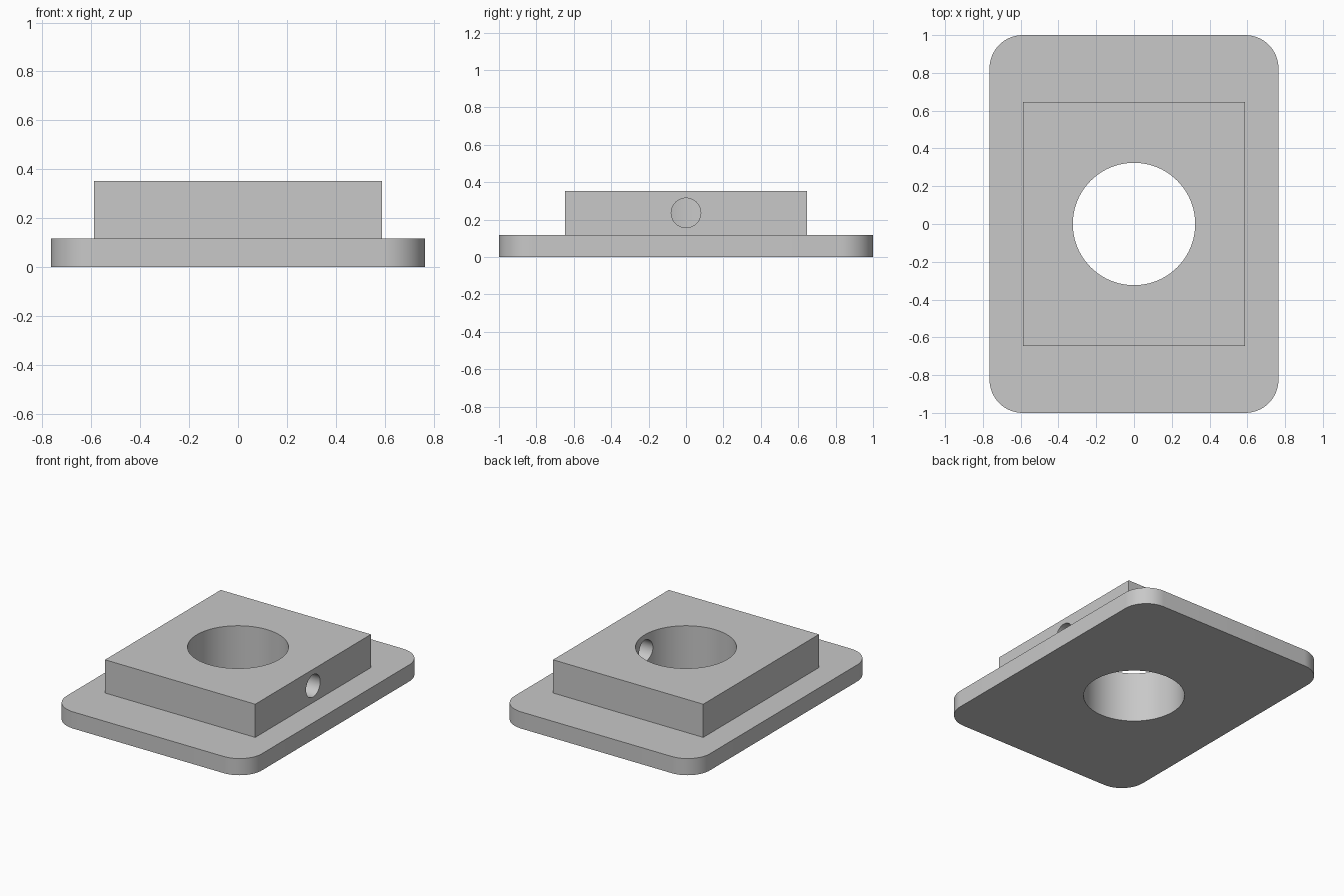
import bpy, bmesh, math

if "Cube" in bpy.data.objects:
    bpy.data.objects.remove(bpy.data.objects["Cube"])

grey = bpy.data.materials.new("plain grey")
grey.diffuse_color = (0.58, 0.58, 0.58, 1)
grey.use_nodes = True
grey.node_tree.nodes["Principled BSDF"].inputs["Base Color"].default_value = grey.diffuse_color


def box(name, x, y, z0, z1):
    """Box centred on x = y = 0, given half sizes and height range."""
    bpy.ops.mesh.primitive_cube_add(size=2, location=(0, 0, (z0 + z1) / 2))
    ob = bpy.context.object
    ob.name = name
    ob.scale = (x, y, (z1 - z0) / 2)
    bpy.ops.object.transform_apply(location=True, rotation=True, scale=True)
    ob.data.materials.append(grey)
    return ob


def cylinder(name, r, depth, loc, rot=(0, 0, 0), sides=96):
    bpy.ops.mesh.primitive_cylinder_add(vertices=sides, radius=r, depth=depth,
                                        location=loc, rotation=rot)
    ob = bpy.context.object
    ob.name = name
    ob.data.materials.append(grey)
    return ob


def combine(target, other, operation):
    """Apply a boolean and remove the helper."""
    mod = target.modifiers.new(operation.lower(), 'BOOLEAN')
    mod.object, mod.operation, mod.solver = other, operation, 'EXACT'
    bpy.context.view_layer.objects.active = target
    bpy.ops.object.modifier_apply(modifier=mod.name)
    bpy.data.objects.remove(other)


# Base plate with rounded vertical corners
plate = box("flanged_block", 0.765, 1.0, 0, 0.118)
bm = bmesh.new()
bm.from_mesh(plate.data)
upright = [e for e in bm.edges
           if abs(e.verts[0].co.z - e.verts[1].co.z) > 0.05]
bmesh.ops.bevel(bm, geom=upright, offset=0.176, offset_type='OFFSET',
                segments=16, profile=0.5, affect='EDGES')
bm.to_mesh(plate.data)
bm.free()

# Raised block
combine(plate, box("raised_block", 0.588, 0.647, 0.05, 0.353), 'UNION')

# Central bore, straight through
combine(plate, cylinder("bore", 0.324, 1, (0, 0, 0.2)), 'DIFFERENCE')

# Set-screw hole from the right side into the bore
combine(plate, cylinder("screw_hole", 0.079, 0.8, (0.5, 0, 0.236),
                        (0, math.pi / 2, 0), 48), 'DIFFERENCE')

bpy.ops.object.select_all(action='DESELECT')
plate.select_set(True)
bpy.context.view_layer.objects.active = plate
bpy.ops.object.shade_smooth_by_angle(angle=math.radians(30))
